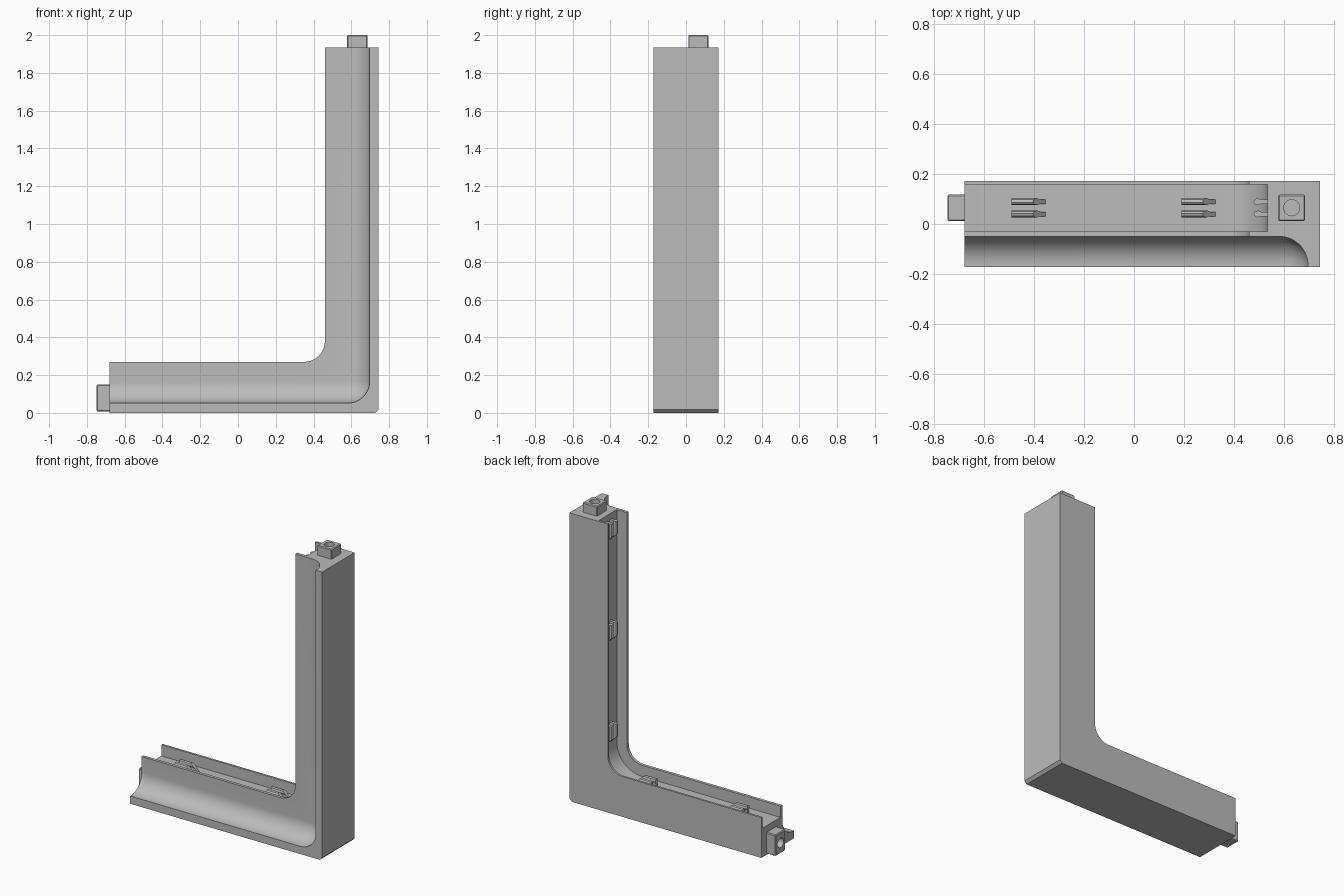
import bpy, bmesh
from math import sin, cos, pi
from mathutils import Vector

if "Cube" in bpy.data.objects:
    bpy.data.objects.remove(bpy.data.objects["Cube"], do_unlink=True)

# Main sizes
LEFT, RIGHT, TOP = -0.68, 0.745, 1.935
FRONT, BACK = -0.172, 0.172
INNER_X, INNER_Z = 0.46, 0.27          # inner edges of the two arms
FLOOR_X, FLOOR_Z = 0.535, 0.195        # channel floor
FILLET = 0.11
PEG_Y = 0.065

grey = bpy.data.materials.new("plain_grey")
grey.use_nodes = True
grey.diffuse_color = (0.5, 0.5, 0.5, 1)
grey.node_tree.nodes["Principled BSDF"].inputs["Base Color"].default_value = (0.5, 0.5, 0.5, 1)


def finish(name, bm):
    bmesh.ops.recalc_face_normals(bm, faces=bm.faces)
    mesh = bpy.data.meshes.new(name)
    bm.to_mesh(mesh)
    bm.free()
    mesh.materials.append(grey)
    ob = bpy.data.objects.new(name, mesh)
    bpy.context.collection.objects.link(ob)
    return ob


def extrude(bm, points, offset):
    face = bm.faces.new([bm.verts.new(p) for p in points])
    new = bmesh.ops.extrude_face_region(bm, geom=[face])["geom"]
    moved = [v for v in new if isinstance(v, bmesh.types.BMVert)]
    bmesh.ops.translate(bm, verts=moved, vec=offset)


def prism(name, outline, y0, y1):
    bm = bmesh.new()
    extrude(bm, [(x, y0, z) for x, z in outline], (0, y1 - y0, 0))
    return finish(name, bm)


def box(name, lo, hi, rounded=None, radius=0.0, segments=1):
    bm = bmesh.new()
    bmesh.ops.create_cube(bm, size=1)
    lo, hi = Vector(lo), Vector(hi)
    for v in bm.verts:
        v.co = Vector(lo[i] + (v.co[i] + 0.5) * (hi[i] - lo[i]) for i in range(3))
    if radius:
        edges = [e for e in bm.edges if rounded is None or rounded(e)]
        bmesh.ops.bevel(bm, geom=edges, offset=radius, segments=segments,
                        profile=0.5, affect='EDGES')
    return finish(name, bm)


def cut(ob, cutter):
    cutter.hide_render = True
    mod = ob.modifiers.new("cut", 'BOOLEAN')
    mod.object, mod.operation, mod.solver = cutter, 'DIFFERENCE', 'EXACT'
    bpy.context.view_layer.objects.active = ob
    bpy.ops.object.modifier_apply(modifier=mod.name)
    bpy.data.objects.remove(cutter, do_unlink=True)


def smooth(ob):
    bpy.ops.object.select_all(action='DESELECT')
    ob.select_set(True)
    bpy.context.view_layer.objects.active = ob
    bpy.ops.object.shade_smooth_by_angle(angle=0.5)


def inner_curve(x, z, radius, steps=12):
    """Rounded inside corner, from the upright arm round to the level arm."""
    return [(x - radius + radius * cos(a), z + radius - radius * sin(a))
            for a in (pi / 2 * i / steps for i in range(steps + 1))]


# L-shaped frame with a small chamfer on the outer corner
outline = [(LEFT, 0), (RIGHT - 0.018, 0), (RIGHT, 0.018), (RIGHT, TOP), (INNER_X, TOP)]
outline += inner_curve(INNER_X, INNER_Z, FILLET) + [(LEFT, INNER_Z)]
frame = prism("corner_frame", outline, FRONT, BACK)

# Concave moulding along the front
cove_corner = Vector((0.697, -0.05, 0.052))


def at_cove_corner(edge):
    return any((v.co - cove_corner).length < 0.001 for v in edge.verts)


cut(frame, box("cove_cutter", (-2, -1, cove_corner.z), (cove_corner.x, cove_corner.y, 3),
               at_cove_corner, 0.115, 14))

# Channel along the inner edges
channel = [(FLOOR_X, 3)] + inner_curve(FLOOR_X, FLOOR_Z, 0.185) + [(-2, FLOOR_Z), (-2, 3)]
cut(frame, prism("channel_cutter", channel, -0.03, 0.158))


# Joining pegs with a round socket in the end
def peg(name, lo, hi, axis):
    ob = box(name, lo, hi, radius=0.005)
    bm = bmesh.new()
    bmesh.ops.create_cone(bm, cap_ends=True, segments=32, radius1=0.032, radius2=0.032, depth=0.1)
    hole = finish("socket_cutter", bm)
    end = (Vector(lo) + Vector(hi)) / 2
    if axis == 'X':
        hole.rotation_euler.y = pi / 2
        end.x = lo[0]
    else:
        end.z = hi[2]
    hole.location = end
    bpy.context.view_layer.update()
    cut(ob, hole)
    smooth(ob)


peg("top_peg", (0.578, PEG_Y - 0.053, TOP - 0.02), (0.686, PEG_Y + 0.053, 2.0), 'Z')
peg("side_peg", (-0.748, PEG_Y - 0.053, 0.008), (LEFT + 0.02, PEG_Y + 0.053, 0.15), 'X')
smooth(frame)

# Snap clips: a pair of bulb-tipped prongs, sloped on the end nearest the corner
PRONG = [(0.016, -0.005), (0.016, 0.025), (0.011, 0.036), (0.014, 0.05), (0.022, 0.056),
         (0.033, 0.052), (0.039, 0.04), (0.034, 0.028), (0.034, -0.005)]


def clip(name, place):
    bm = bmesh.new()
    for side in (-1, 1):
        near = [bm.verts.new(place(-0.07 + max(h, 0), PEG_Y + side * y, h)) for y, h in PRONG]
        far = [bm.verts.new(place(0.07, PEG_Y + side * y, h)) for y, h in PRONG]
        bm.faces.new(near)
        bm.faces.new(far)
        for i in range(len(PRONG)):
            bm.faces.new((near[i - 1], near[i], far[i], far[i - 1]))
    finish(name, bm)


for i, x in enumerate((0.26, -0.42)):
    clip(f"level_clip_{i + 1}", lambda t, y, h: (x - t, y, FLOOR_Z + h))
for i, z in enumerate((0.47, 1.15, 1.83)):
    clip(f"upright_clip_{i + 1}", lambda t, y, h: (FLOOR_X - h, y, z + t))
